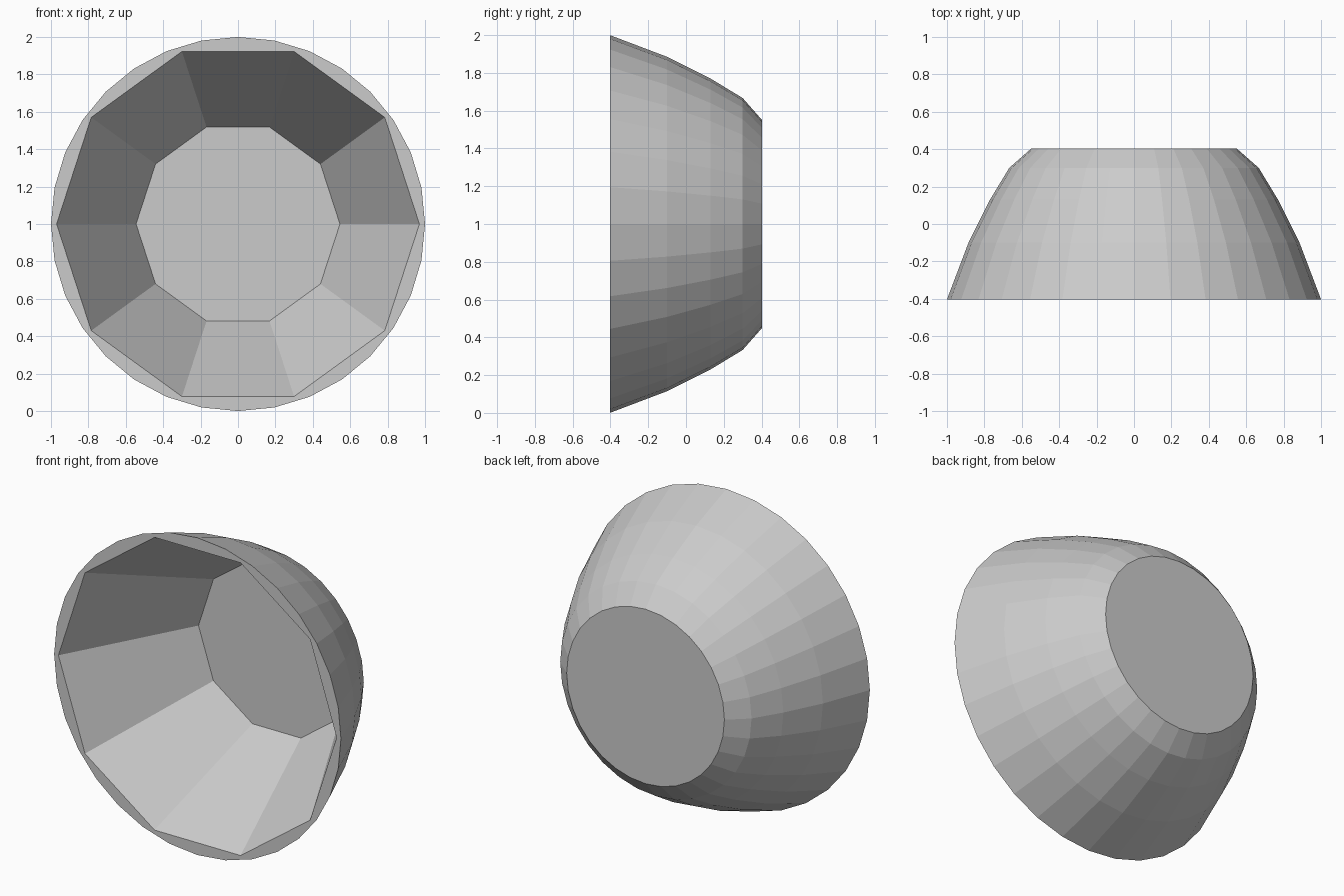
import bpy, bmesh
from math import cos, sin, tau

if "Cube" in bpy.data.objects:
    bpy.data.objects.remove(bpy.data.objects["Cube"])


def turned_solid(name, profile, sides):
    """Closed faceted solid turned around the y axis at z = 1; profile holds (y, radius)."""
    bm = bmesh.new()
    rings = [[bm.verts.new((r * cos(tau * i / sides), y, 1 + r * sin(tau * i / sides)))
              for i in range(sides)] for y, r in profile]
    for a, b in zip(rings, rings[1:]):
        for i in range(sides):
            j = (i + 1) % sides
            bm.faces.new((a[i], a[j], b[j], b[i]))
    bm.faces.new(rings[0])
    bm.faces.new(rings[-1])
    bmesh.ops.recalc_face_normals(bm, faces=bm.faces)
    mesh = bpy.data.meshes.new(name)
    bm.to_mesh(mesh)
    bm.free()
    obj = bpy.data.objects.new(name, mesh)
    bpy.context.collection.objects.link(obj)
    return obj


# Rounded outer shell of the bowl, lying on its side
bowl = turned_solid("bowl", [(-0.403, 1.0), (-0.10, 0.885), (0.13, 0.77),
                             (0.30, 0.667), (0.403, 0.55)], 32)

# Ten-sided hollow, continued a little past the rim for a clean cut
y_rim, r_rim, y_floor, r_floor = -0.403, 0.97, 0.385, 0.545
slope = (r_floor - r_rim) / (y_floor - y_rim)
hollow = turned_solid("hollow_cutter", [(y_rim - 0.1, r_rim - 0.1 * slope),
                                        (y_floor, r_floor)], 10)

# Cut the hollow, then remove the cutter
cut = bowl.modifiers.new("hollow", 'BOOLEAN')
cut.operation = 'DIFFERENCE'
cut.solver = 'EXACT'
cut.object = hollow
hollow.hide_render = True
bpy.context.view_layer.objects.active = bowl
bowl.select_set(True)
bpy.ops.object.modifier_apply(modifier=cut.name)
bpy.data.objects.remove(hollow)
